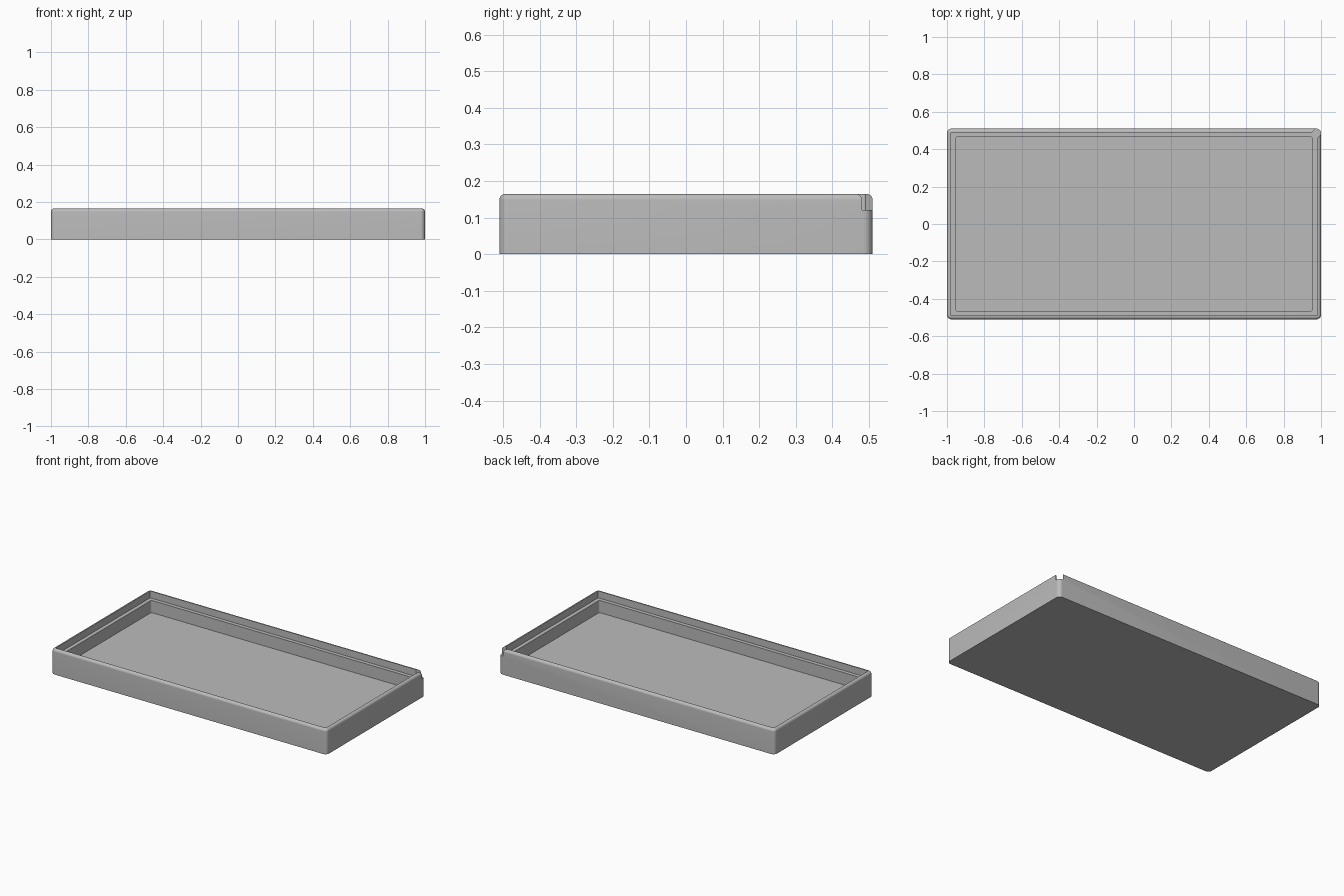
import bpy
import bmesh
from math import sin, cos, pi, radians

cube = bpy.data.objects.get("Cube")
if cube:
    bpy.data.objects.remove(cube, do_unlink=True)

# Main dimensions
HALF_X, HALF_Y, HEIGHT = 1.0, 0.51, 0.165
CORNER, FILLET = 0.025, 0.017
LIP, WALL = 0.02, 0.045
LEDGE_Z, FLOOR_Z = 0.12, 0.04
STEPS = 8

grey = bpy.data.materials.new("plain_grey")
grey.use_nodes = True
colour = (0.5, 0.5, 0.5, 1)
grey.diffuse_color = colour
grey.node_tree.nodes["Principled BSDF"].inputs["Base Color"].default_value = colour


def rounded_loop(bm, inset, z, radius):
    """Ring of vertices around a rounded rectangle."""
    ring = []
    for corner, (sx, sy) in enumerate([(1, 1), (-1, 1), (-1, -1), (1, -1)]):
        cx = sx * (HALF_X - inset - radius)
        cy = sy * (HALF_Y - inset - radius)
        for i in range(STEPS + 1):
            a = (corner + i / STEPS) * pi / 2
            ring.append(bm.verts.new((cx + radius * cos(a), cy + radius * sin(a), z)))
    return ring


# Section through the wall, from the underside over the rim to the floor
section = [(0, 0, CORNER)]
for i in range(STEPS + 1):
    a = i / STEPS * pi / 2
    inset = FILLET * (1 - cos(a))
    section.append((inset, HEIGHT - FILLET + FILLET * sin(a), CORNER - inset))
section += [(LIP, HEIGHT, CORNER - LIP), (LIP, LEDGE_Z, CORNER - LIP),
            (WALL, LEDGE_Z, 0.01), (WALL, FLOOR_Z, 0.01)]

# Tray: rounded shell with a stepped inner ledge
bm = bmesh.new()
rings = [rounded_loop(bm, *point) for point in section]
for low, high in zip(rings, rings[1:]):
    for i in range(len(low)):
        j = (i + 1) % len(low)
        bm.faces.new((low[i], low[j], high[j], high[i]))
bm.faces.new(rings[0][::-1])
bm.faces.new(rings[-1])
bmesh.ops.recalc_face_normals(bm, faces=bm.faces)
mesh = bpy.data.meshes.new("tray")
bm.to_mesh(mesh)
bm.free()
tray = bpy.data.objects.new("tray", mesh)
bpy.context.collection.objects.link(tray)
mesh.materials.append(grey)

# Diagonal slot through the rim at the back left corner
bpy.ops.mesh.primitive_cube_add(size=1, location=(HALF_X, HALF_Y, LEDGE_Z + 0.1005),
                                rotation=(0, 0, radians(45)))
cutter = bpy.context.object
cutter.name = "slot_cutter"
cutter.scale = (0.12, 0.042, 0.2)
cutter.hide_render = True
cutter.data.materials.append(grey)

bpy.ops.object.select_all(action='DESELECT')
bpy.context.view_layer.objects.active = tray
tray.select_set(True)
cut = tray.modifiers.new("corner_slot", 'BOOLEAN')
cut.operation = 'DIFFERENCE'
cut.solver = 'EXACT'
cut.object = cutter
bpy.ops.object.modifier_apply(modifier=cut.name)
bpy.data.objects.remove(cutter, do_unlink=True)
bpy.ops.object.shade_smooth_by_angle(angle=radians(30))
